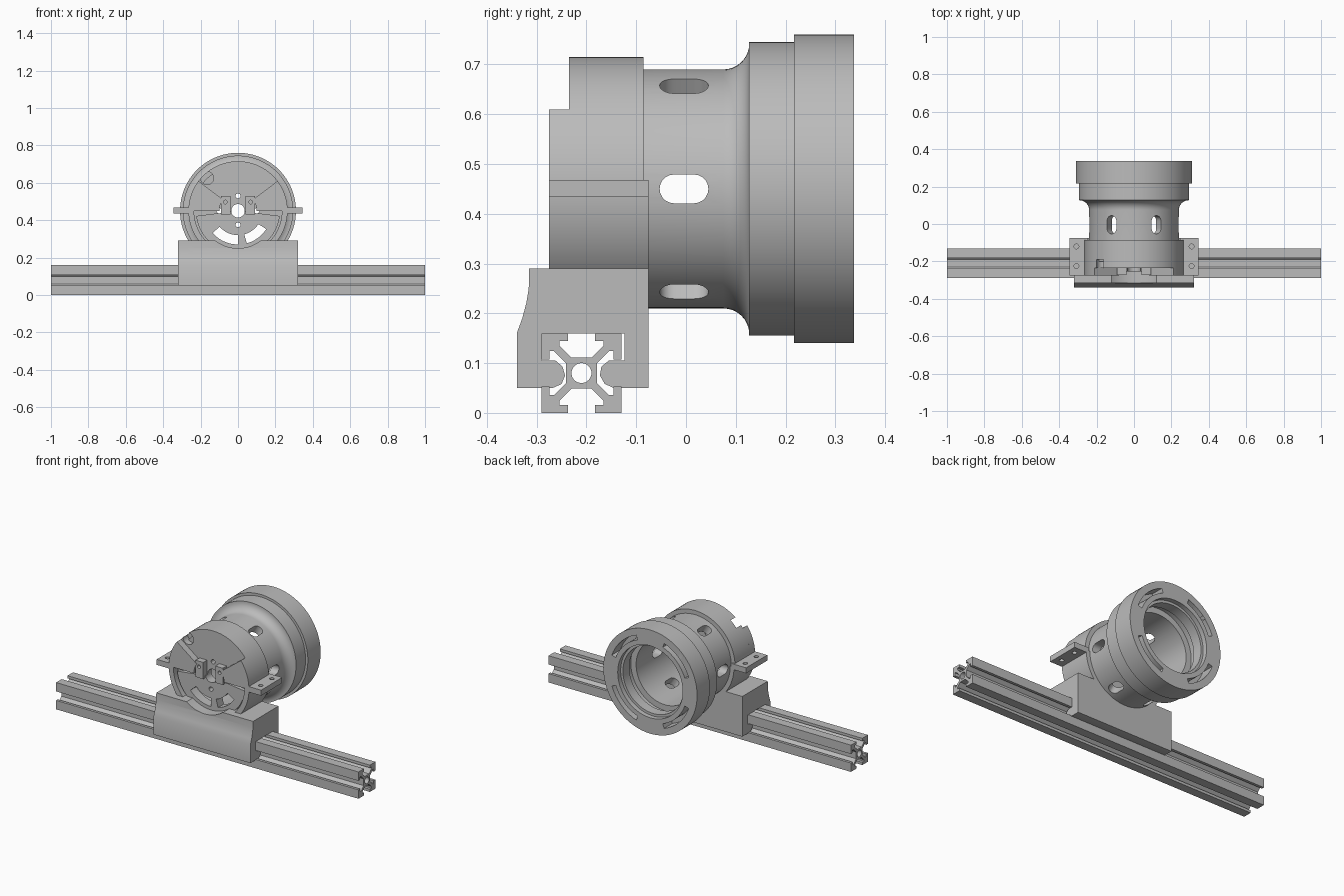
import bpy, bmesh
from math import sin, cos, pi, radians
from mathutils import Matrix

if "Cube" in bpy.data.objects:
    bpy.data.objects.remove(bpy.data.objects["Cube"], do_unlink=True)

GREY = bpy.data.materials.new("machined grey")
GREY.use_nodes = True
COLOUR = (0.5, 0.5, 0.5, 1)
GREY.diffuse_color = COLOUR
GREY.node_tree.nodes["Principled BSDF"].inputs["Base Color"].default_value = COLOUR

AXIS_Z = 0.45   # height of the housing axis


def finish(name, bm):
    bmesh.ops.recalc_face_normals(bm, faces=bm.faces)
    mesh = bpy.data.meshes.new(name)
    bm.to_mesh(mesh)
    bm.free()
    mesh.materials.append(GREY)
    obj = bpy.data.objects.new(name, mesh)
    bpy.context.collection.objects.link(obj)
    return obj


def prism(name, pts, a, b, axis="y"):
    """Extrude a 2D outline along an axis: y takes (x, z), x takes (y, z), z takes (x, y)."""
    place = {"y": lambda p, t: (p[0], t, p[1]),
             "x": lambda p, t: (t, p[0], p[1]),
             "z": lambda p, t: (p[0], p[1], t)}[axis]
    bm = bmesh.new()
    low = [bm.verts.new(place(p, a)) for p in pts]
    high = [bm.verts.new(place(p, b)) for p in pts]
    bm.faces.new(low)
    bm.faces.new(high[::-1])
    for i in range(len(pts)):
        j = (i + 1) % len(pts)
        bm.faces.new((low[i], low[j], high[j], high[i]))
    return finish(name, bm)


def arc(r, a0, a1, n, cx=0.0, cy=AXIS_Z):
    steps = [radians(a0 + (a1 - a0) * i / n) for i in range(n + 1)]
    return [(cx + r * cos(t), cy + r * sin(t)) for t in steps]


def disc(name, r, a, b, x=0.0, z=AXIS_Z, axis="y", n=32):
    return prism(name, arc(r, 0, 360, n, x, z)[:-1], a, b, axis)


def sector(name, r0, r1, a0, a1, y0, y1):
    n = max(8, int(abs(a1 - a0) / 4))
    inner = arc(r0, a1, a0, n) if r0 > 0 else [(0, AXIS_Z)]
    return prism(name, arc(r1, a0, a1, n) + inner, y0, y1)


def box(name, x0, x1, y0, y1, z0, z1):
    return prism(name, [(x0, z0), (x1, z0), (x1, z1), (x0, z1)], y0, y1)


def revolve(name, profile, n=96):
    bm = bmesh.new()
    rings = []
    for i in range(n):
        t = 2 * pi * i / n
        rings.append([bm.verts.new((r * cos(t), y, AXIS_Z + r * sin(t))) for y, r in profile])
    for i in range(n):
        p, q = rings[i], rings[(i + 1) % n]
        for k in range(len(profile)):
            m = (k + 1) % len(profile)
            bm.faces.new((p[k], p[m], q[m], q[k]))
    return finish(name, bm)


def cut(target, cutters):
    bpy.context.view_layer.objects.active = target
    for c in cutters:
        c.hide_render = True
        mod = target.modifiers.new("cut", "BOOLEAN")
        mod.operation, mod.solver, mod.object = "DIFFERENCE", "EXACT", c
        bpy.ops.object.modifier_apply(modifier=mod.name)
        bpy.data.objects.remove(c, do_unlink=True)


# Slotted rail: one side of the section, turned four times
side = [(-.08, .08), (-.027, .08), (-.027, .064), (-.044, .064), (-.044, .055), (-.02, .031)]
side += [(-u, v) for u, v in reversed(side[1:])]
section = []
for k in range(4):
    c, s = cos(k * pi / 2), sin(k * pi / 2)
    section += [(-.21 + u * c + v * s, .08 - u * s + v * c) for u, v in side]
rail = prism("slotted_rail", section, -1, 1, "x")
cut(rail, [disc("bore", .02, -1.1, 1.1, -.21, .08, "x")])

# Saddle clamped on the rail, with tongues in its slots and a round cradle on top
saddle_outline = [(-.34, .05), (-.34, .16), (-.329, .19), (-.321, .22), (-.316, .25), (-.315, .29),
                  (-.075, .29), (-.075, .05), (-.145, .05), (-.163, .058), (-.173, .075),
                  (-.17, .093), (-.155, .105), (-.124, .105), (-.124, .16), (-.29, .16),
                  (-.29, .105), (-.262, .105), (-.248, .093), (-.243, .075), (-.25, .058), (-.268, .05)]
saddle = prism("saddle", saddle_outline, -.32, .32, "x")
cut(saddle, [disc("cradle", .2, -.5, .1, n=96)])

# Hollow turned barrel with a flared rear ring
fillet = [(.075 + .052 * sin(t), .292 - .052 * cos(t)) for t in [i * pi / 16 for i in range(9)]]
barrel = revolve("barrel", [(-.2, .24)] + fillet + [
    (.127, .295), (.217, .295), (.217, .31), (.338, .31), (.338, .215), (.31, .215), (.31, .2),
    (.25, .2), (.25, .225), (.2, .225), (.2, .19), (-.2, .19)])
cutters = []
stadium = arc(.029, -90, 90, 10, .016, 0) + arc(.029, 90, 270, 10, -.024, 0)
for k in range(3):
    vent = prism("vent", stadium, -.4, .4, "x")
    vent.data.transform(Matrix.Translation((0, 0, AXIS_Z)) @ Matrix.Rotation(k * pi / 3, 4, "Y"))
    cutters.append(vent)
for a in (45, 135, 225, 315):
    cutters.append(sector("ring_slot", .243, .27, a - 25, a + 25, .26, .36))
cut(barrel, cutters)

# Split collar around the front of the barrel
sector("lower_collar", .235, .265, 180, 360, -.275, -.075)
upper = sector("upper_collar", .235, .265, 0, 180, -.235, -.085)
sector("collar_cheek_left", .1, .265, 0, 37, -.275, -.23)
sector("collar_cheek_right", .1, .265, 143, 180, -.275, -.23)

# Clamp ears with screw holes
for sign, label in ((1, "left"), (-1, "right")):
    x0, x1 = sorted((sign * .245, sign * .345))
    ear = box("clamp_ear_" + label, x0, x1, -.275, -.075, .435, .468)
    cut(ear, [disc("screw_hole", .013, .4, .5, sign * .308, y, "z", 20) for y in (-.12, -.225)])

# Front plate and raised lower plate with shared holes
plate = disc("front_plate", .242, -.235, -.2, n=96)
lower = sector("lower_plate", 0, .225, 187, 353, -.255, -.23)
holes = ((0, AXIS_Z, .036), (0, .53, .013), (0, .375, .013), (.1, AXIS_Z, .014), (-.1, AXIS_Z, .014))
for part in (plate, lower):
    cutters = [disc("hole", r, -.4, -.1, x, z) for x, z, r in holes]
    cutters += [sector("arc_slot", .13, .18, a0, a1, -.4, -.1) for a0, a1 in ((221, 270), (285, 327))]
    cut(part, cutters)

# Cable notch in the upper rim
for part in (plate, upper):
    cut(part, [disc("notch", .035, -.3, -.19, -.165, .625)])

# Sensor lugs beside the centre hole
for sign, label in ((1, "left"), (-1, "right")):
    x0, x1 = sorted((sign * .04, sign * .09))
    lug = box("lug_" + label, x0, x1, -.272, -.232, .43, .53)
    cut(lug, [disc("lug_hole", .01, -.4, -.2, sign * .068, .497, n=16)])

# Smooth shading with sharp machined edges
for obj in bpy.context.scene.objects:
    if obj.type == "MESH":
        bpy.ops.object.select_all(action="DESELECT")
        obj.select_set(True)
        bpy.context.view_layer.objects.active = obj
        bpy.ops.object.shade_smooth_by_angle(angle=radians(25))
